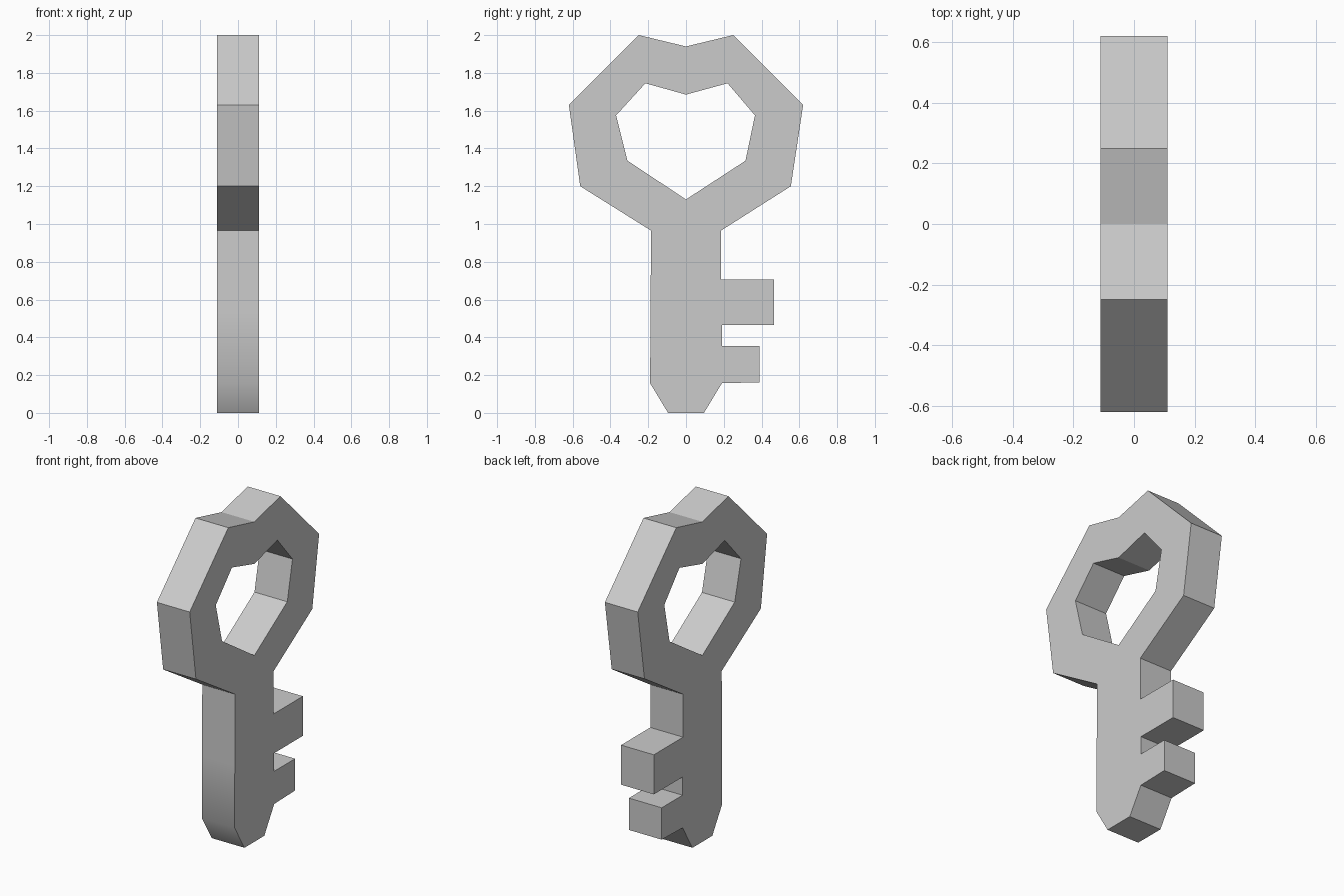
import bpy, bmesh

if "Cube" in bpy.data.objects:
    bpy.data.objects.remove(bpy.data.objects["Cube"])

HALF = 0.11  # half thickness along x

# Outline of bow, shaft and teeth as (y, z)
OUTLINE = [
    (-0.25, 2.0), (0, 1.94), (0.25, 2.0), (0.62, 1.63), (0.555, 1.2),
    (0.185, 0.965), (0.185, 0.705), (0.465, 0.705), (0.465, 0.465),
    (0.19, 0.465), (0.19, 0.355), (0.39, 0.355), (0.39, 0.162),
    (0.19, 0.157), (0.095, 0), (-0.095, 0), (-0.19, 0.157),
    (-0.188, 0.53), (-0.185, 0.965), (-0.56, 1.2), (-0.62, 1.63),
]
# Heart-shaped hole in the bow
HOLE = [
    (-0.215, 1.745), (0, 1.685), (0.22, 1.745), (0.365, 1.575),
    (0.315, 1.335), (0, 1.13), (-0.31, 1.335), (-0.37, 1.575),
]


def add_loop(bm, points):
    verts = [bm.verts.new((-HALF, y, z)) for y, z in points]
    return [bm.edges.new((v, verts[(i + 1) % len(verts)]))
            for i, v in enumerate(verts)]


# Fill the profile around the hole and extrude it to thickness
bm = bmesh.new()
edges = add_loop(bm, OUTLINE) + add_loop(bm, HOLE)
bmesh.ops.triangle_fill(bm, edges=edges, use_beauty=True)
ext = bmesh.ops.extrude_face_region(bm, geom=bm.faces[:], use_keep_orig=True)
bmesh.ops.translate(bm, vec=(2 * HALF, 0, 0),
                    verts=[g for g in ext["geom"] if isinstance(g, bmesh.types.BMVert)])
bmesh.ops.recalc_face_normals(bm, faces=bm.faces[:])

# Soft shading only where the plain side of the shaft rolls into the tip
for f in bm.faces:
    c = f.calc_center_median()
    f.smooth = abs(f.normal.x) < 0.5 and c.y < -0.1 and c.z < 0.96
for e in bm.edges:
    e.smooth = all(f.smooth for f in e.link_faces)

mesh = bpy.data.meshes.new("key")
bm.to_mesh(mesh)
bm.free()
key = bpy.data.objects.new("key", mesh)
bpy.context.collection.objects.link(key)
